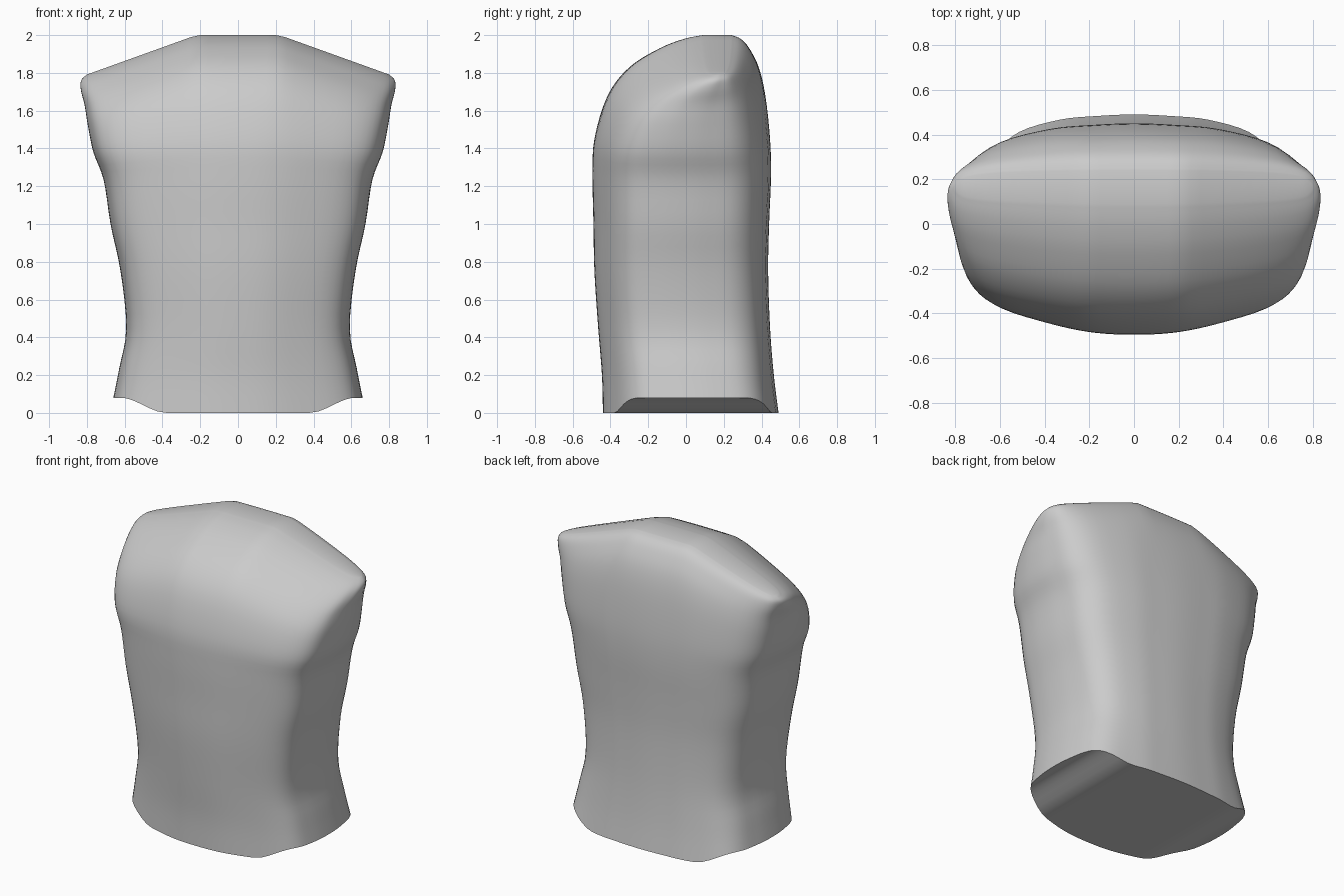
import bpy, bmesh, math

if "Cube" in bpy.data.objects:
    bpy.data.objects.remove(bpy.data.objects["Cube"])

# Body levels: height, half width, front y, back y
LEVELS = [
    (0, .66, -.44, .49), (.2, .628, -.445, .465), (.45, .592, -.465, .445),
    (.75, .622, -.485, .435), (1, .675, -.49, .44), (1.25, .712, -.495, .45),
    (1.45, .765, -.485, .445), (1.68, .795, -.415, .42), (1.83, .812, -.3, .385),
    (1.93, .832, -.14, .335), (1.98, .83, -.01, .29), (2, .8, .09, .24),
]
# Half cross-section: sideways share, front depth share, back depth share
SECTION = [(0, 1, 1), (.25, .98, .985), (.5, .9, .95), (.78, .76, .83),
           (.93, .58, .62), (.985, .3, .3)]
STEPS = 4


def smooth(v):
    v = min(max(v, 0), 1)
    return v * v * (3 - 2 * v)


def catmull(points, closed):
    """Smooth curve through points of any dimension."""
    n, out = len(points), []

    def get(i):
        return points[i % n] if closed else points[min(max(i, 0), n - 1)]

    for i in range(n if closed else n - 1):
        p = [get(i + k) for k in (-1, 0, 1, 2)]
        for s in range(STEPS):
            t = s / STEPS
            out.append(tuple(
                b + t / 2 * (c - a + t * (2 * a - 5 * b + 4 * c - d + t * (3 * (b - c) + d - a)))
                for a, b, c, d in zip(*p)))
    return out if closed else out + [points[-1]]


def place(t, x, y):
    """Slope the shoulders down and lift the hem at the sides."""
    drop = .36 * max(abs(x) - .22, 0) * smooth((t - 1.1) / .85)
    lift = .08 * smooth((abs(x) - .38) / .24) * max(1 - t / .4, 0)
    return (x, y, t - drop + lift)


# Closed cross-section running front, left, back, right
front = [(u, -f) for u, f, b in SECTION]
back = [(u, b) for u, f, b in reversed(SECTION)]
half = front + [(1, 0)] + back
ring_shape = catmull(half + [(-u, v) for u, v in half[-2:0:-1]], True)
count = len(ring_shape)

# Loft the torso
bm = bmesh.new()
rings = []
for t, w, f, b in catmull(LEVELS, False):
    mid, depth = (f + b) / 2, (b - f) / 2
    rings.append([bm.verts.new(place(t, u * w, mid + v * depth)) for u, v in ring_shape])
for low, high in zip(rings, rings[1:]):
    for i in range(count):
        j = (i + 1) % count
        bm.faces.new((low[i], low[j], high[j], high[i]))


# Close hem and shoulder line with strips from front to back
def close(ring):
    h = count // 2
    for i in range(-h // 2, h // 2):
        corners = [ring[i % count], ring[(i + 1) % count],
                   ring[(h - i - 1) % count], ring[(h - i) % count]]
        bm.faces.new(list(dict.fromkeys(corners)))


close(rings[0])
close(rings[-1])
bmesh.ops.recalc_face_normals(bm, faces=bm.faces)
mesh = bpy.data.meshes.new("torso")
bm.to_mesh(mesh)
bm.free()

torso = bpy.data.objects.new("torso", mesh)
bpy.context.collection.objects.link(torso)

# Plain grey
grey = bpy.data.materials.new("light_grey")
grey.use_nodes = True
colour = (.6, .6, .6, 1)
grey.diffuse_color = colour
grey.node_tree.nodes["Principled BSDF"].inputs["Base Color"].default_value = colour
mesh.materials.append(grey)

bpy.ops.object.select_all(action="DESELECT")
torso.select_set(True)
bpy.context.view_layer.objects.active = torso
bpy.ops.object.shade_smooth_by_angle(angle=math.radians(50))
